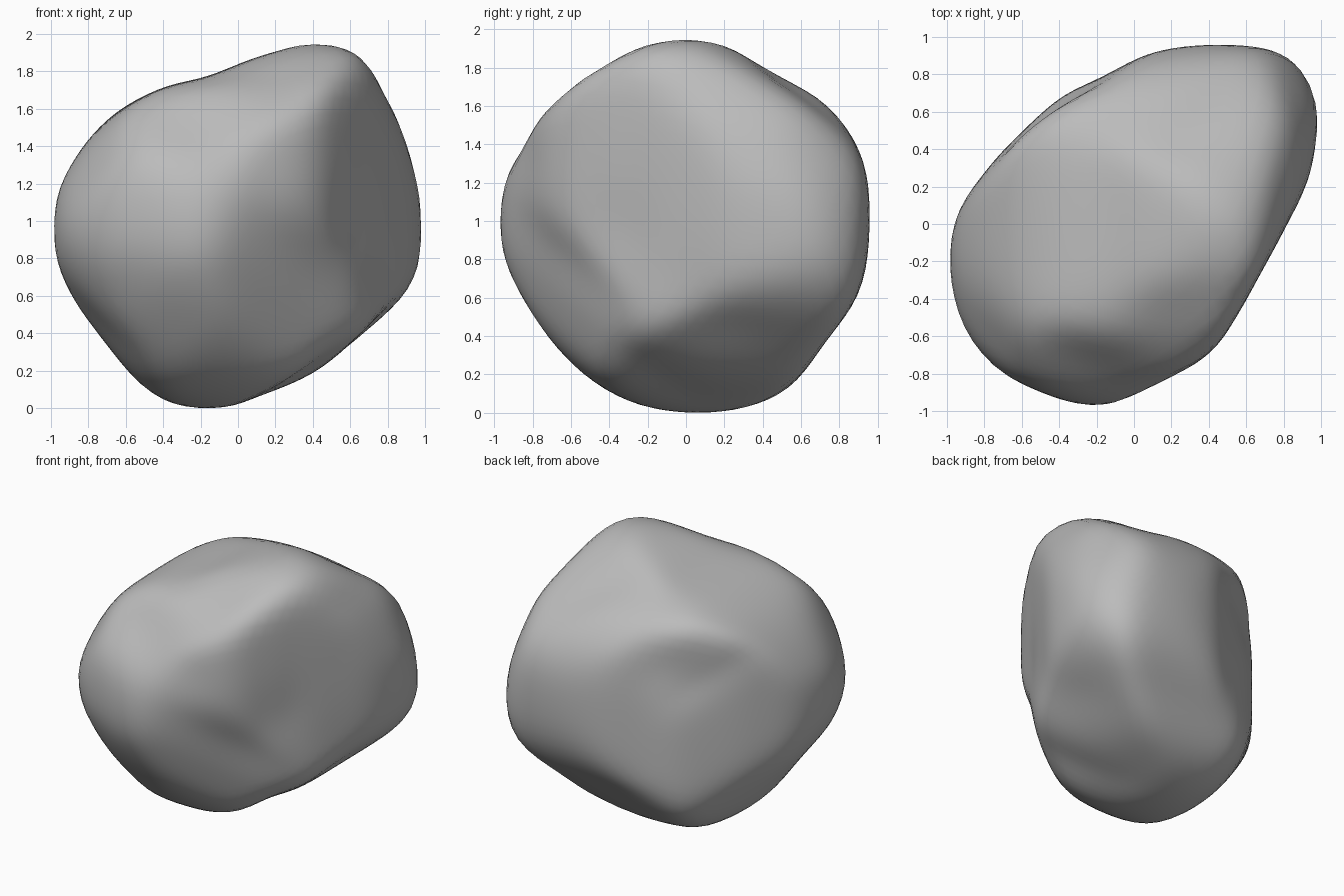
import bpy
import bmesh
import math
from mathutils import Vector

cube = bpy.data.objects.get("Cube")
if cube:
    bpy.data.objects.remove(cube, do_unlink=True)

UP = Vector((0, 0, 1))


def plane_axes(towards):
    """Horizontal and vertical axes of the plane facing a direction."""
    back = Vector(towards).normalized()
    if abs(back.z) > 0.99:
        return Vector((1, 0, 0)), Vector((0, 1, 0))
    right = UP.cross(back).normalized()
    return right, back.cross(right)


def slanted(x, y, tilt):
    """Direction on a diagonal, tilted thirty degrees up or down."""
    return Vector((x, y, tilt * math.sqrt(2) * math.tan(math.radians(30))))


# Outline radii of the boulder in six planes, in equal angle steps
outlines = [
    (plane_axes((0, -1, 0)),
     [1, .99, 1.05, 1.11, .935, .82, .845, .895, .95,
      .995, .97, .945, 1, 1, .91, .88, .885, .97]),
    (plane_axes((1, 0, 0)),
     [.957, .985, .965, .918, .967, .965, .935, .955, .962,
      .978, .94, .922, .945, .968, .985, 1, .95, .965]),
    (plane_axes((0, 0, 1)),
     [.82, 1.02, 1.21, 1.13, .955, .815, .78, .775, .84,
      .96, 1.03, 1.07, 1.03, .98, .855, .8, .735, .73]),
    (plane_axes(slanted(1, -1, 1)),
     [1.24, 1.19, 1.06, .975, .95, .92, .89, .955, 1.015,
      1.075, 1.01, .96, .955, .94, .86, .885, .95, 1.17]),
    (plane_axes(slanted(-1, 1, 1)),
     [1.075, 1.06, .955, .93, .97, 1.1, 1.135, 1.125, 1.15,
      1.22, 1.27, 1.065, 1.01, 1.03, 1.04, .985, .96, 1.035]),
    (plane_axes(slanted(1, 1, -1)),
     [.79, .805, .955, .97, .955, 1.06, 1.115, .955, .825,
      .775, .73, .795, .915, .98, 1.015, .975, .93, .855]),
]

# Shallow hollows: direction, spread, depth
hollows = [
    ((-.33, .62, .4), .3, .05),
    ((.55, -.38, -.05), .4, .025),
    ((.05, -.6, .42), .4, .05),
    ((.8, .1, -.45), .35, .03),
]


def outline_radius(radii, angle):
    """Smooth periodic interpolation of an outline."""
    count = len(radii)
    pos = (angle / math.tau * count) % count
    i = int(pos)
    t = pos - i
    a, b, c, d = (radii[(i + k) % count] for k in (-1, 0, 1, 2))
    return b + t / 2 * (c - a + t * (2 * a - 5 * b + 4 * c - d
                                     + t * (3 * (b - c) + d - a)))


def outline_ratio(point, axes, radii):
    """How far a point reaches towards an outline, and at which angle."""
    u, v = point.dot(axes[0]), point.dot(axes[1])
    angle = math.atan2(v, u)
    return math.hypot(u, v) / outline_radius(radii, angle), angle


def boulder_radius(direction, limits, sharpness=24):
    """Soft intersection of all the limits along one direction."""
    total = sum(outline_ratio(direction, axes, radii)[0] ** sharpness
                for axes, radii in limits)
    radius = total ** (-1 / sharpness)
    for centre, spread, depth in hollows:
        gap = (direction - Vector(centre).normalized()).length
        radius -= depth * math.exp(-(gap / spread) ** 2)
    return radius


def carve(bm, directions, limits):
    """Shape the sphere within the limits and wear it smooth."""
    for vert, direction in zip(bm.verts, directions):
        vert.co = direction * boulder_radius(direction, limits)
    bmesh.ops.smooth_vert(bm, verts=bm.verts, factor=0.5,
                          use_axis_x=True, use_axis_y=True, use_axis_z=True)


def loosen(bm, limits):
    """Widen each limit where rounding has pulled the boulder inside it."""
    for (axes, radii), (_, outline) in zip(limits, outlines):
        count = len(outline)
        reach = [0] * count
        for vert in bm.verts:
            ratio, angle = outline_ratio(vert.co, axes, outline)
            k = round(angle / math.tau * count) % count
            reach[k] = max(reach[k], ratio)
        for k, goal in enumerate(outline):
            wider = radii[k] * reach[k] ** -0.8
            radii[k] = min(max(wider, goal * .95), goal * 1.2)


# Boulder body, carved from a sphere
bm = bmesh.new()
bmesh.ops.create_icosphere(bm, subdivisions=5, radius=1)
directions = [v.co.normalized() for v in bm.verts]
limits = [(axes, list(radii)) for axes, radii in outlines]
for _ in range(7):
    carve(bm, directions, limits)
    loosen(bm, limits)
carve(bm, directions, limits)

# Stand it on the ground
lowest = min(v.co.z for v in bm.verts)
bmesh.ops.translate(bm, verts=bm.verts, vec=(0, 0, -lowest))

mesh = bpy.data.meshes.new("boulder")
bm.to_mesh(mesh)
bm.free()
for poly in mesh.polygons:
    poly.use_smooth = True

# Plain grey stone
stone = bpy.data.materials.new("grey_stone")
stone.use_nodes = True
grey = (.5, .5, .5, 1)
stone.diffuse_color = grey
for node in stone.node_tree.nodes:
    if node.type == "BSDF_PRINCIPLED":
        node.inputs["Base Color"].default_value = grey
        node.inputs["Roughness"].default_value = .9
mesh.materials.append(stone)

boulder = bpy.data.objects.new("boulder", mesh)
bpy.context.collection.objects.link(boulder)
